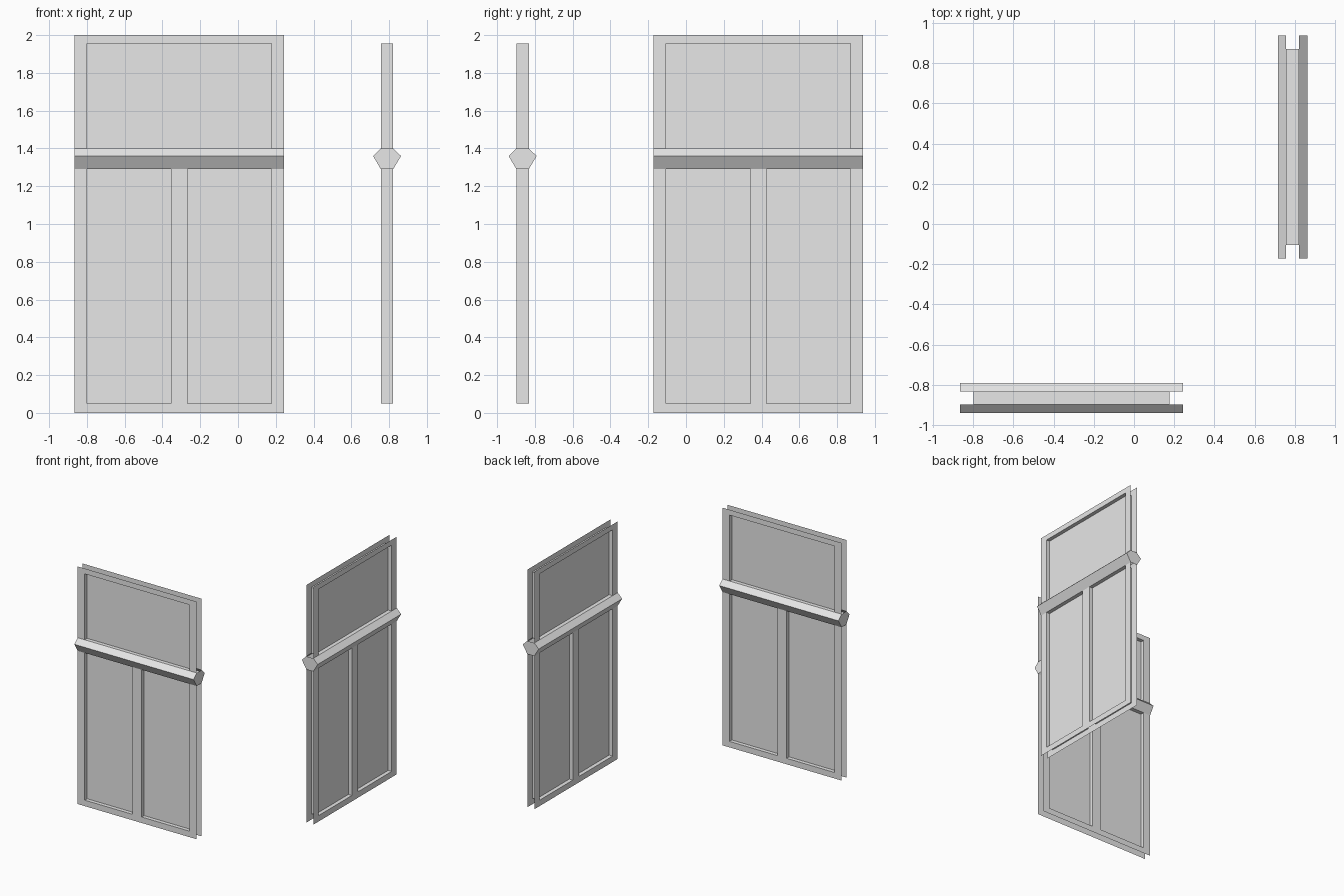
import bpy, bmesh, math
from mathutils import Matrix

if "Cube" in bpy.data.objects:
    bpy.data.objects.remove(bpy.data.objects["Cube"])

grey = bpy.data.materials.new("light_grey")
grey.diffuse_color = (0.8, 0.8, 0.8, 1)
grey.use_nodes = True
grey.node_tree.nodes["Principled BSDF"].inputs["Base Color"].default_value = grey.diffuse_color

W, O, M = 0.555, 0.488, 0.0425          # half widths: frame, opening, mullion
D, A = 0.0325, 0.074                    # half depths: frame skins, rail ridge
Z0, Z1, Z2, Z3, Z4 = 0.05, 1.29, 1.36, 1.40, 1.955
OPENINGS = [(-O, -M, Z0, Z1), (M, O, Z0, Z1), (-O, O, Z3, Z4)]


def make(name, quads, place):
    bm = bmesh.new()
    for q in quads:
        bm.faces.new([bm.verts.new(p) for p in q])
    bmesh.ops.remove_doubles(bm, verts=bm.verts, dist=1e-5)
    bmesh.ops.recalc_face_normals(bm, faces=bm.faces)
    me = bpy.data.meshes.new(name)
    bm.to_mesh(me)
    bm.free()
    me.materials.append(grey)
    ob = bpy.data.objects.new(name, me)
    ob.matrix_world = place
    bpy.context.collection.objects.link(ob)


def rect(x0, x1, z0, z1, y):
    pts = [(x0, y, z0), (x1, y, z0), (x1, y, z1), (x0, y, z1)]
    return pts if y <= 0 else pts[::-1]


def window(tag, place):
    # thin front and back frame skins, open at the panes
    strips = [(-W, W, 0, Z0), (-W, W, Z4, 2),
              (-W, -O, Z0, Z1), (O, W, Z0, Z1), (-M, M, Z0, Z1),
              (-W, -O, Z3, Z4), (O, W, Z3, Z4)]
    for side, y in (("front", -D), ("back", D)):
        make(f"{side}_frame_{tag}", [rect(*s, y) for s in strips], place)

    # walls lining each opening between the skins
    lining = []
    for o in OPENINGS:
        a, b = rect(*o, -D), rect(*o, 0)
        b = [(x, D, z) for x, y, z in b]
        for i in range(4):
            j = (i + 1) % 4
            lining.append([a[i], a[j], b[j], b[i]])
    make(f"opening_lining_{tag}", lining, place)

    # panes set halfway into the frame
    make(f"panes_{tag}", [rect(*o, 0) for o in OPENINGS], place)

    # cross rail with a ridge on both sides and six-sided ends
    rail = []
    for s in (-1, 1):
        prof = [(s * D, Z1), (s * A, Z2), (s * D, Z3)]
        for (ya, za), (yb, zb) in zip(prof, prof[1:]):
            rail.append([(-W, ya, za), (W, ya, za), (W, yb, zb), (-W, yb, zb)])
    hexagon = [(-D, Z1), (-A, Z2), (-D, Z3), (D, Z3), (A, Z2), (D, Z1)]
    for x in (-W, W):
        rail.append([(x, y, z) for y, z in hexagon])
    make(f"cross_rail_{tag}", rail, place)


window("facing_front", Matrix.Translation((-0.311, -0.865, 0)))
window("facing_side", Matrix.Translation((0.789, 0.383, 0)) @ Matrix.Rotation(math.pi / 2, 4, 'Z'))
